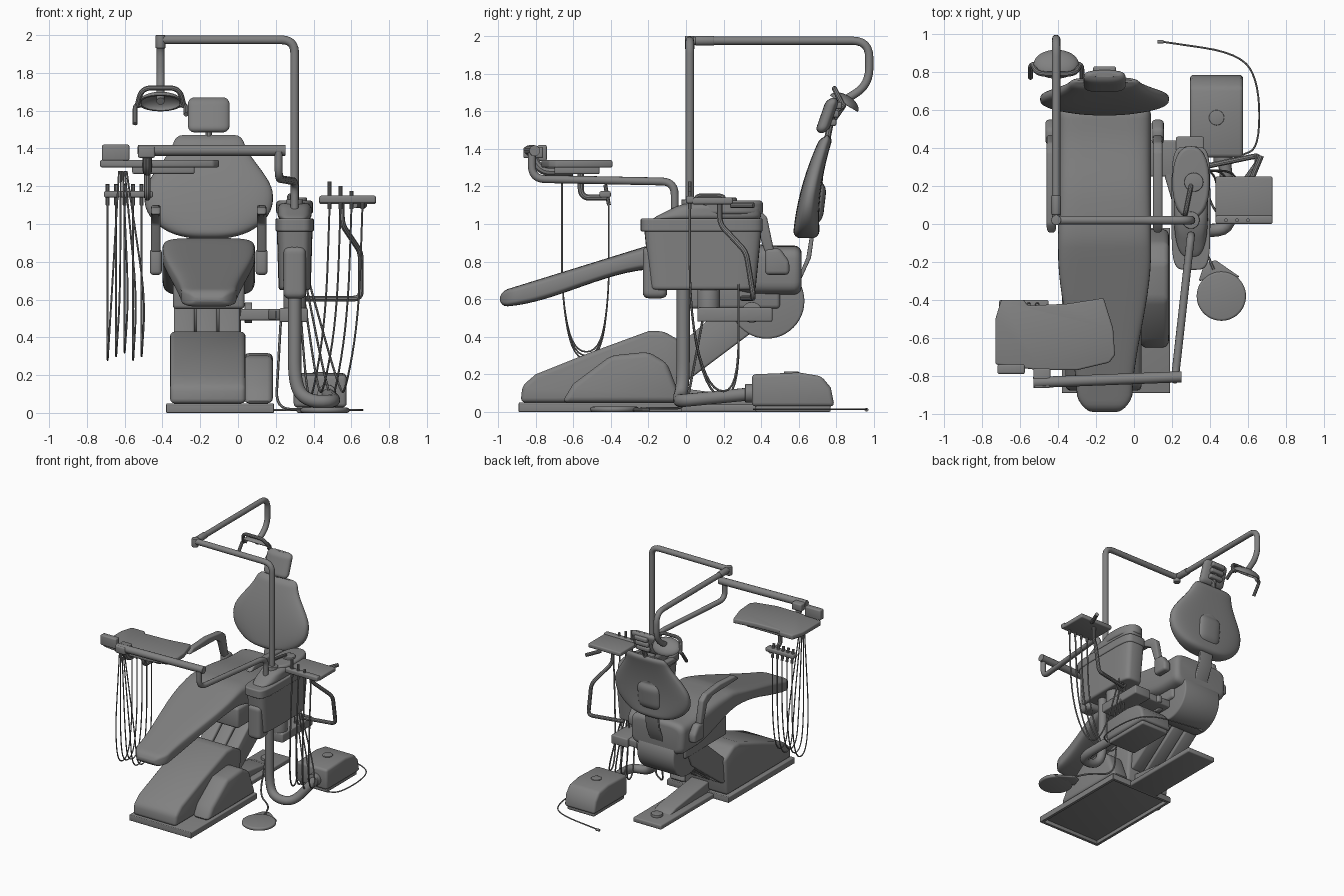
import bpy, bmesh, math
from mathutils import Vector, Matrix

if "Cube" in bpy.data.objects:
    bpy.data.objects.remove(bpy.data.objects["Cube"])

grey = (.22, .22, .22, 1)
mat = bpy.data.materials.new("neutral grey")
mat.use_nodes = True
mat.diffuse_color = grey
mat.node_tree.nodes["Principled BSDF"].inputs["Base Color"].default_value = grey
parts = []

# Shared positions: chair centre line, tower centre, lamp arm, tray bar, boom height
chair_x, tower_x, lamp_x, bar_y, boom_z = -.155, .3, -.41, -.82, 1.975


def add(name, data, bevel=0):
    ob = bpy.data.objects.new(name, data)
    bpy.context.scene.collection.objects.link(ob)
    data.materials.append(mat)
    if bevel:
        mod = ob.modifiers.new("bevel", "BEVEL")
        mod.width, mod.segments, mod.limit_method = bevel, 3, "ANGLE"
    parts.append(ob)


def from_bm(name, bm, bevel=0):
    bmesh.ops.recalc_face_normals(bm, faces=bm.faces)
    mesh = bpy.data.meshes.new(name)
    bm.to_mesh(mesh)
    bm.free()
    add(name, mesh, bevel)


def skin(name, rings, bevel=0):
    """Join rings of points with quads and cap both ends."""
    bm = bmesh.new()
    loops = [[bm.verts.new(point) for point in ring] for ring in rings]
    for low, high in zip(loops, loops[1:]):
        for k in range(len(low)):
            bm.faces.new((low[k - 1], low[k], high[k], high[k - 1]))
    bm.faces.new(loops[0])
    bm.faces.new(loops[-1])
    from_bm(name, bm, bevel)


def prism(name, outline, x=None, z=None, bevel=.012):
    """Extrude a (y, z) outline along x, or an (x, y) outline along z."""
    if x:
        skin(name, [[(end, a, b) for a, b in outline] for end in x], bevel)
    else:
        skin(name, [[(a, b, end) for a, b in outline] for end in z], bevel)


def box(name, x, y, z, bevel=.01):
    prism(name, [(y[0], z[0]), (y[1], z[0]), (y[1], z[1]), (y[0], z[1])], x=x, bevel=bevel)


def around(centre, half):
    return centre - half, centre + half


def loft(name, ends, section, axis="z", power=4, rounding=.03, steps=24, sides=40):
    """Cushion-like body: section(t) gives centre and half size across both other axes."""
    rings = []
    start, stop = ends
    for i in range(steps + 1):
        t = start + (stop - start) * (1 - math.cos(math.pi * i / steps)) / 2
        edge = max(0, 1 - min(t - start, stop - t) / rounding)
        inset = rounding * (1 - math.sqrt(1 - edge * edge))
        a, half_a, b, half_b = section(t)
        ring = []
        for k in range(sides):
            c, s = math.cos(math.tau * k / sides), math.sin(math.tau * k / sides)
            u = a + max(half_a - inset, .01) * math.copysign(abs(c) ** (2 / power), c)
            v = b + max(half_b - inset, .01) * math.copysign(abs(s) ** (2 / power), s)
            ring.append((u, t, v) if axis == "y" else (u, v, t))
        rings.append(ring)
    skin(name, rings)


def tube(name, radius, start, *moves, bend=.05, res=3):
    """Pipe through points; each move changes only the named coordinates."""
    at = dict(zip("xyz", start))
    points = [Vector(start)]
    for move in moves:
        at.update(move)
        points.append(Vector((at["x"], at["y"], at["z"])))
    path = [points[0]]
    for a, b, c in zip(points, points[1:], points[2:]):
        s = b + (a - b).normalized() * min(bend, (a - b).length / 2)
        e = b + (c - b).normalized() * min(bend, (c - b).length / 2)
        for i in range(7):
            t = i / 6
            corner = s.lerp(b, t).lerp(b.lerp(e, t), t)
            if (corner - path[-1]).length > .001:
                path.append(corner)
    path.append(points[-1])
    curve = bpy.data.curves.new(name, "CURVE")
    curve.dimensions, curve.use_fill_caps = "3D", True
    curve.bevel_depth, curve.bevel_resolution = radius, res
    spline = curve.splines.new("POLY")
    spline.points.add(len(path) - 1)
    for point, co in zip(spline.points, path):
        point.co = (*co, 1)
    add(name, curve)


def disc(name, at, radius, depth, axis="z", bevel=.005):
    turn = {"x": Matrix.Rotation(math.pi / 2, 4, "Y"), "y": Matrix.Rotation(math.pi / 2, 4, "X")}
    bm = bmesh.new()
    bmesh.ops.create_cone(bm, cap_ends=True, segments=48, radius1=radius, radius2=radius, depth=depth,
                          matrix=Matrix.Translation(at) @ turn.get(axis, Matrix()))
    from_bm(name, bm, bevel)


def ease(value, low, high):
    t = min(1, max(0, (value - low) / (high - low)))
    return t * t * (3 - 2 * t)


# Chair base: thin deck on a skirt, open below
base_x, base_y = (-.38, .19), (-.89, -.02)
box("base_deck", x=base_x, y=base_y, z=(.03, .05), bevel=.006)
for edge in (base_x[0] + .012, base_x[1] - .012):
    box("base_side_skirt", x=around(edge, .012), y=base_y, z=(0, .045), bevel=.004)
for edge in (base_y[0] + .012, base_y[1] - .012):
    box("base_end_skirt", x=base_x, y=around(edge, .012), z=(0, .045), bevel=.004)
prism("base_cover", [(-.88, .05), (-.87, .14), (-.8, .2), (-.5, .32), (-.2, .43), (-.12, .43),
                     (0, .36), (-.03, .05)], x=(-.36, .04), bevel=.025)
prism("base_side_box", [(-.66, .05), (-.6, .15), (-.4, .3), (-.2, .32), (-.1, .26), (-.02, .05)],
      x=(.03, .185), bevel=.03)
box("rear_base_plate", x=(-.24, .02), y=(-.05, .67), z=(0, .04))
prism("rear_base_hump", [(-.05, .03), (.5, .03), (.4, .07), (-.05, .13)], x=around(-.11, .08))
disc("rear_base_knob", (-.11, .54, .045), .045, .03)

# Lift linkage
for name, offset in (("right", -.13), ("middle", -.01), ("left", .11)):
    prism(name + "_lift_arm", [(-.1, .14), (0, .16), (.4, .46), (.46, .6), (.2, .56), (-.1, .3)],
          x=around(chair_x + offset, .055))
disc("lift_drum", (chair_x, .43, .59), .2, .34, axis="x", bevel=.012)
box("seat_frame", x=around(chair_x, .19), y=(-.05, .5), z=(.55, .72), bevel=.02)


# Seat with leg rest, from toe to hip
def seat_section(y):
    top = min(.925 - .04 * ease(y, .1, .5), .948 + .31 * y)
    bottom = .56 + .2 * ease(y, -1, -.15) - .14 * ease(y, -.15, .4)
    toe = .045 * (1 - ease(y, -1, -.9))
    return chair_x, .145 + .1 * ease(y, -.95, -.15) - toe, (top + bottom) / 2, (top - bottom) / 2


loft("seat_cushion", (-.99, .615), seat_section, axis="y", power=5, rounding=.04, steps=40)


# Backrest and headrest
def back_section(z):
    if z > 1.13:
        half = .18 + .16 * ease(1.47 - z, 0, .32)
    else:
        half = .34 * math.sqrt(1 - ((1.13 - z) / .22) ** 2)
    rise = z - .92
    return chair_x, half, .64 + .37 * rise * rise, .072 - .07 * rise


loft("backrest", (.925, 1.47), back_section, power=2.8, rounding=.04, steps=32)
loft("backrest_pad", (.98, 1.24), lambda z: (chair_x, .1, .69 + .12 * (z - 1), .035),
     power=2.5, rounding=.08)
prism("backrest_hinge", [(.59, .7), (.61, .7), (.665, .82), (.69, 1), (.67, 1), (.64, .82)],
      x=around(chair_x, .06), bevel=.006)
loft("headrest", (1.485, 1.67), lambda z: (chair_x, .11, .72 + .35 * (z - 1.485), .036),
     power=2.8, rounding=.035)
tube("headrest_stem", .018, (chair_x, .74, 1.38), dict(y=.76, z=1.5), dict(y=.78, z=1.58))
for row in range(3):
    box("headrest_latch", x=around(chair_x, .06), y=around(.77 + row * .015, .03),
        z=around(1.54 + row * .045, .018))

# Armrests
for name, x in (("right", -.435), ("left", .125)):
    prism(name + "_armrest", [(-.05, 1.05), (0, 1.09), (.2, 1.1), (.38, 1.08), (.43, 1.04), (.47, .85),
                              (.42, .85), (.37, 1), (.3, 1.04)], x=around(x, .025))
    prism(name + "_armrest_hub", [(.42, .73), (.55, .73), (.55, .8), (.5, .87), (.42, .87)],
          x=around(x, .032), bevel=.02)

# Service tower
loft("tower_body", (.65, .98), lambda z: (tower_x, .085 + .03 * (z - .65), .09, .28 + .1 * (z - .65)),
     power=5, rounding=.015)
loft("tower_rim", (.96, 1.03), lambda z: (tower_x, .102, .083, .325), power=5, rounding=.01)
loft("tower_lid", (1.02, 1.11), lambda z: (tower_x, .09, .1 + z - 1.02, .3 - (z - 1.02)),
     power=3.5, rounding=.03)
loft("tower_front_holder", (.605, .88), lambda z: (tower_x, .06, -.165, .065))
loft("basin_rim", (1.05, 1.125), lambda z: (tower_x, .098, .22, .19), power=2.3, rounding=.02)
disc("basin_drain", (tower_x + .015, .22, 1.125), .05, .03)
tube("basin_spout", .012, (.27, .05, 1.08), dict(z=1.15), dict(x=.3, y=.2), dict(z=1.12), bend=.03)
disc("tower_column", (tower_x, .12, .57), .06, .18)
box("tower_bracket", x=(.22, .37), y=(.06, .46), z=(.48, .555))
box("bracket_crossbar", x=(-.02, .3), y=(.25, .44), z=(.49, .55))
disc("bracket_flange", (.055, .35, .53), .055, .04, axis="x")
prism("side_link", [(.1, .46), (.14, .46), (.24, .15), (.2, .12)], z=(.49, .55))

# Floor hose and connection box
tube("floor_hose", .035, (tower_x, -.015, .85), dict(z=.14), dict(x=.37, y=-.04, z=.06),
     dict(x=.52, y=-.02, z=.06), dict(x=.47, y=.38, z=.1), bend=.13, res=4)
disc("floor_hose_collar", (.47, .34, .1), .05, .05, axis="y")
prism("connection_box", [(.35, .03), (.35, .2), (.6, .21), (.72, .19), (.77, .13), (.79, .03)],
      x=(.295, .575), bevel=.02)
box("connection_box_foot", x=(.31, .56), y=(.37, .77), z=(0, .035))
disc("connection_box_cap", (.435, .56, .21), .04, .012)
tube("floor_cable", .005, (.56, .36, .015), dict(x=.66, y=.4), dict(y=.74), dict(x=.56, y=.9),
     dict(x=.15, y=.96), bend=.2, res=1)
disc("floor_cable_tip", (.14, .96, .012), .01, .03, axis="x", bevel=0)

# Foot control
disc("foot_pedal", (.46, -.38, .014), .13, .028, bevel=.012)
prism("foot_pedal_plate", [(.34, -.3), (.37, -.21), (.43, -.19), (.56, -.28)], z=(0, .02))
tube("foot_pedal_cord", .007, (.42, -.24, .02), dict(x=.36, y=-.1), dict(x=.2, y=0),
     dict(x=.23, y=.1, z=.55), bend=.1, res=1)

# Lamp pole, boom and lamp head
disc("pole_collar", (tower_x, .02, 1.1), .045, .06)
tube("lamp_pole", .023, (tower_x, .02, 1), dict(z=boom_z), dict(x=lamp_x), bend=.07, res=4)
disc("boom_joint", (lamp_x, .02, boom_z - .01), .026, .07)
disc("boom_sleeve", (lamp_x, .1, boom_z), .026, .1, axis="y")
tube("lamp_boom", .022, (lamp_x, .02, boom_z), dict(y=.975), dict(z=1.74), dict(y=.83, z=1.65),
     bend=.09, res=4)
bm = bmesh.new()
bmesh.ops.create_uvsphere(bm, u_segments=32, v_segments=16, radius=.12)
bmesh.ops.bisect_plane(bm, geom=bm.verts[:] + bm.edges[:] + bm.faces[:], plane_co=(0, 0, 0),
                       plane_no=(0, 0, 1), clear_inner=True)
bmesh.ops.solidify(bm, geom=bm.faces[:], thickness=.015)
bmesh.ops.transform(bm, verts=bm.verts, matrix=Matrix.Translation((lamp_x, .84, 1.64))
                    @ Matrix.Rotation(-.53, 4, "X") @ Matrix.Diagonal((1, .72, .4, 1)))
from_bm("lamp_head", bm)
for name, side, drop in (("right", -1, 1.53), ("left", 1, 1.58)):
    tube(name + "_lamp_yoke", .014, (lamp_x, .79, 1.72), dict(x=lamp_x + side * .1),
         dict(x=lamp_x + side * .125, y=.84, z=1.62), bend=.08)
    tube(name + "_lamp_handle", .013, (lamp_x + side * .1, .84, 1.63), dict(x=lamp_x + side * .135),
         dict(y=.77, z=drop), bend=.03)

# Instrument tray on its arm
tube("tray_arm", .021, (.215, bar_y, 1.38), dict(z=1.24), dict(x=tower_x, y=-.06, z=1.225),
     dict(z=1.03), bend=.07, res=4)
tube("tray_bar", .029, (-.53, bar_y - .015, 1.39), dict(x=.25, y=bar_y + .015), res=4)
box("tray_bar_end", x=(-.53, -.44), y=(-.865, -.76), z=(1.35, 1.41))
tube("tray_pivot", .025, (-.48, bar_y, 1.36), dict(y=-.77, z=1.28), dict(y=-.6))
prism("tray_top", [(-.73, -.74), (-.5, -.77), (-.3, -.77), (-.13, -.73), (-.1, -.69), (-.11, -.55),
                   (-.16, -.39), (-.35, -.42), (-.56, -.43), (-.58, -.4), (-.7, -.4), (-.73, -.5)],
      z=(1.3, 1.34), bevel=.01)
box("tray_underside", x=(-.56, -.23), y=(-.7, -.46), z=(1.265, 1.31))
box("tray_panel", x=(-.72, -.575), y=(-.79, -.74), z=(1.335, 1.42))
tube("holder_link", .017, (-.48, -.56, 1.27), dict(z=1.14), dict(y=-.42))
box("instrument_holder", x=(-.71, -.45), y=(-.46, -.4), z=(1.14, 1.175))
for i in range(5):
    x, low = -.69 + .045 * i, .28 + .02 * (i % 3)
    tube("instrument", .011, (x, -.43, 1.21), dict(y=-.41, z=1.1))
    tube("instrument_hose", .005, (x, -.41, 1.12), dict(z=.6), dict(y=-.46, z=low), dict(y=-.6),
         dict(x=x + .02, y=-.66, z=.6), dict(x=-.63 + .01 * i, z=1.28), bend=.2, res=1)

# Assistant tray on its bent support
tray_span = (.43, .73)
box("assistant_tray", x=tray_span, y=(.03, .25), z=(1.105, 1.14))
box("assistant_holder", x=tray_span, y=(0, .045), z=(1.11, 1.15))
tube("assistant_support", .015, (.55, .18, 1.11), dict(z=1), dict(x=.65, y=.32, z=.85),
     dict(y=.36, z=.605), dict(x=.36, y=.3), bend=.04)
tube("assistant_grip", .015, (.62, .24, 1.1), dict(x=.67, y=.36))
for i in range(4):
    x, low = .485 + .058 * i, .08 + .03 * (i % 2)
    tube("assistant_instrument", .01, (x, .02, 1.08), dict(z=1.225 - .025 * i))
    tube("assistant_hose", .006, (x, .02, 1.1), dict(x=x - .02, z=.5), dict(x=x - .09, y=.12, z=low),
         dict(x=x - .12, y=.28), dict(x=.32 + .02 * i, z=.68), bend=.3, res=1)

# Bake modifiers and curves, then smooth with sharp edges kept
bpy.ops.object.select_all(action="DESELECT")
for ob in parts:
    ob.select_set(True)
bpy.context.view_layer.objects.active = parts[0]
bpy.ops.object.convert(target="MESH")
bpy.ops.object.shade_smooth_by_angle(angle=math.radians(35))
